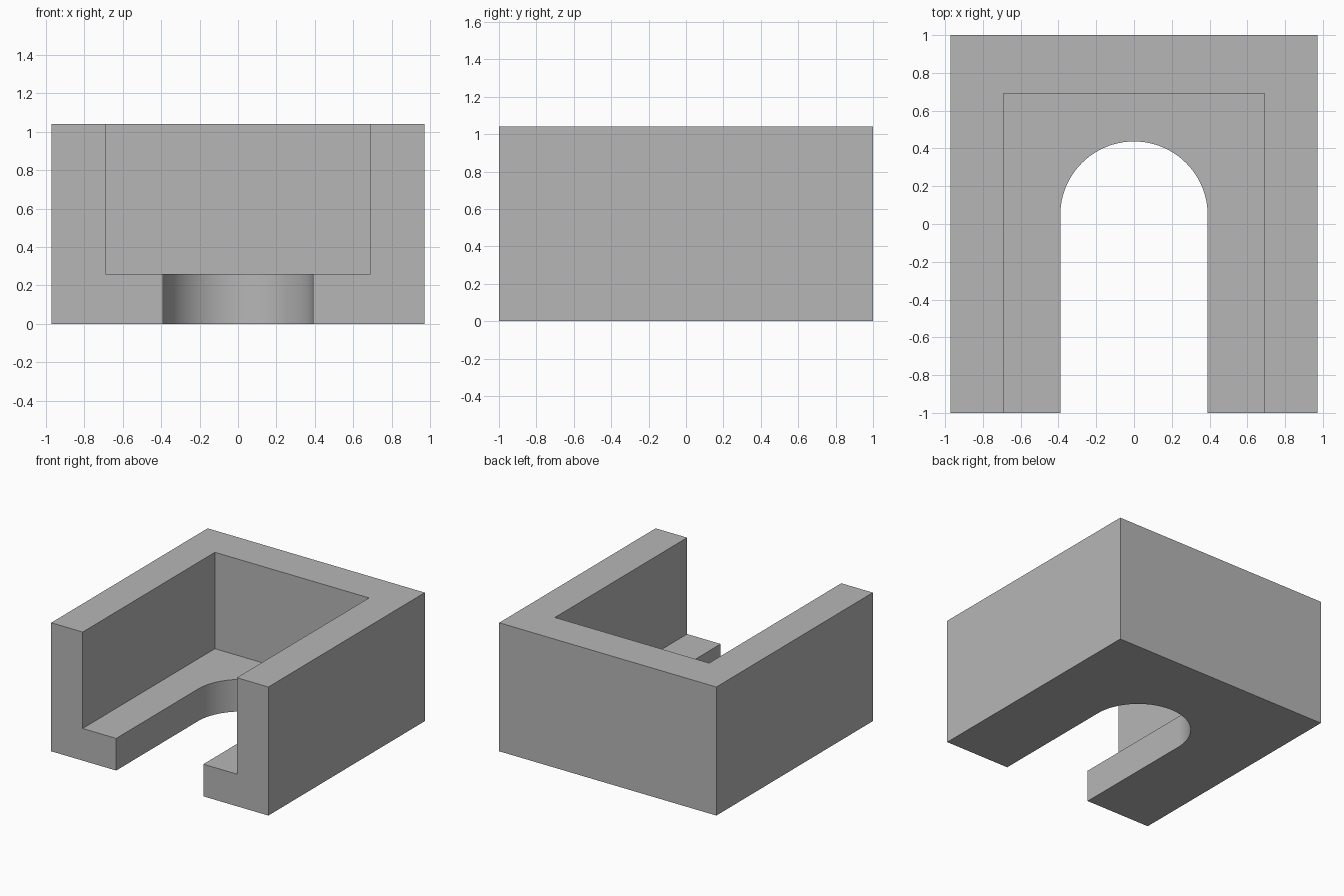
import bpy
import math

old = bpy.data.objects.get("Cube")
if old:
    bpy.data.objects.remove(old, do_unlink=True)

W, D, H = 0.972, 1.0, 1.04      # half width, half depth, height
INNER, FLOOR = 0.69, 0.26       # pocket half width / back, floor thickness
SLOT, ARC_Y = 0.39, 0.047       # slot radius and arc centre
FRONT = -D - 0.2                # cutters run out past the open front

grey = bpy.data.materials.new("plain grey")
grey.use_nodes = True
colour = (0.47, 0.47, 0.47, 1)
grey.diffuse_color = colour
grey.node_tree.nodes["Principled BSDF"].inputs["Base Color"].default_value = colour


def prism(name, outline, z0, z1):
    """Extrude a counter-clockwise outline from z0 to z1."""
    n = len(outline)
    verts = [(x, y, z) for z in (z0, z1) for x, y in outline]
    faces = [list(range(n))[::-1], list(range(n, 2 * n))]
    faces += [(i, (i + 1) % n, n + (i + 1) % n, n + i) for i in range(n)]
    mesh = bpy.data.meshes.new(name)
    mesh.from_pydata(verts, [], faces)
    mesh.materials.append(grey)
    obj = bpy.data.objects.new(name, mesh)
    bpy.context.collection.objects.link(obj)
    return obj


def rectangle(half, y0, y1):
    return [(-half, y0), (half, y0), (half, y1), (-half, y1)]


# Solid block
block = prism("open_front_housing", rectangle(W, -D, D), 0, H)

# Rectangular pocket, open at the top and front
pocket = prism("pocket_cutter", rectangle(INNER, FRONT, INNER), FLOOR, H + 0.2)

# Round-ended slot through the floor
segments = 64
arc = [(SLOT * math.cos(math.pi * i / segments),
        ARC_Y + SLOT * math.sin(math.pi * i / segments)) for i in range(segments + 1)]
slot = prism("slot_cutter", [(-SLOT, FRONT), (SLOT, FRONT)] + arc, -0.2, FLOOR + 0.2)

for cutter in (pocket, slot):
    cutter.hide_render = True
    cut = block.modifiers.new(cutter.name, "BOOLEAN")
    cut.operation = "DIFFERENCE"
    cut.solver = "EXACT"
    cut.object = cutter

# Apply the cuts and drop the cutters
bpy.context.view_layer.update()
graph = bpy.context.evaluated_depsgraph_get()
result = bpy.data.meshes.new_from_object(block.evaluated_get(graph))
block.modifiers.clear()
block.data = result
for cutter in (pocket, slot):
    bpy.data.objects.remove(cutter, do_unlink=True)

# Smooth only the rounded slot end
bpy.ops.object.select_all(action="DESELECT")
block.select_set(True)
bpy.context.view_layer.objects.active = block
bpy.ops.object.shade_smooth_by_angle(angle=math.radians(30))
